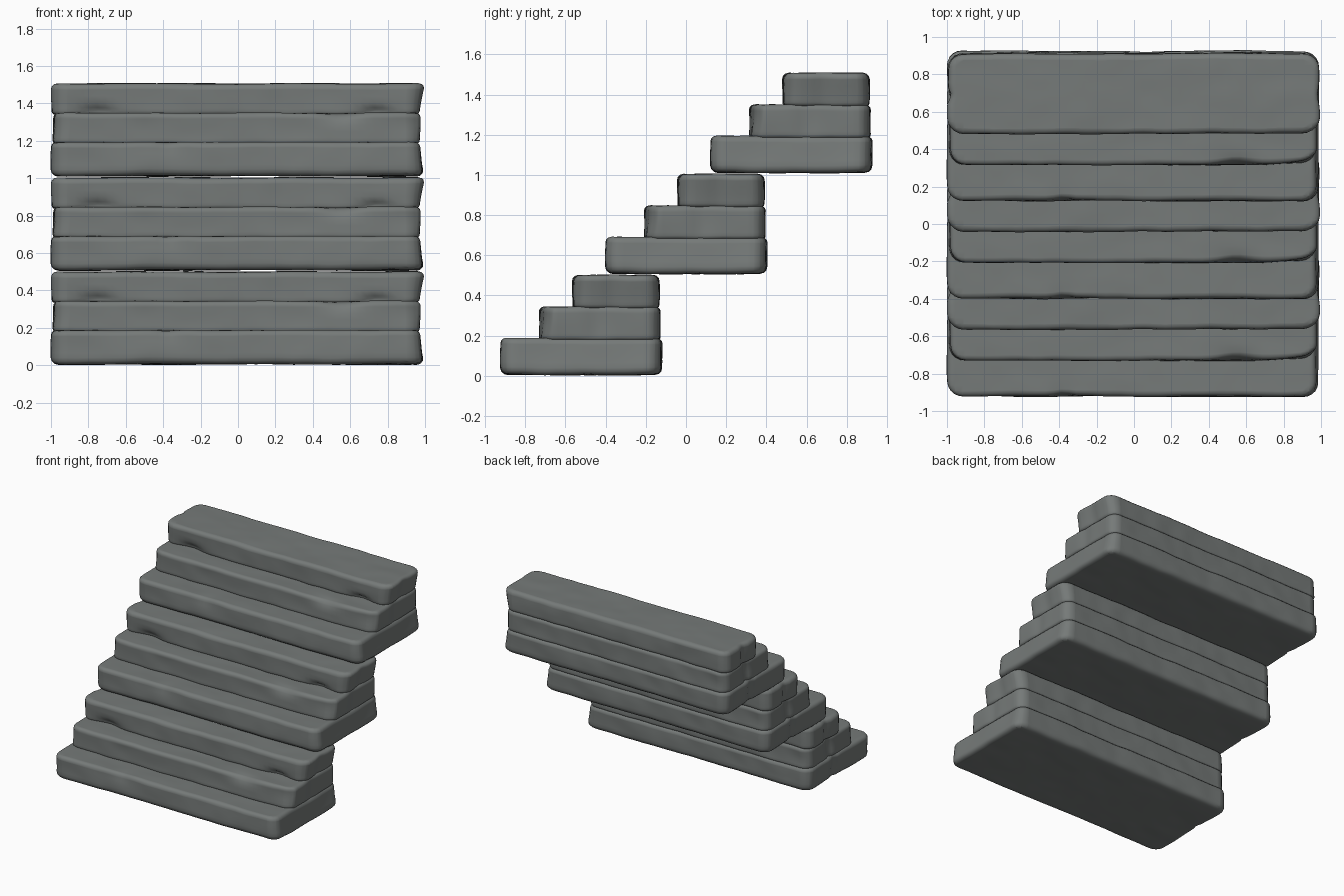
import bpy, bmesh, math
from mathutils import Vector, noise

if "Cube" in bpy.data.objects:
    bpy.data.objects.remove(bpy.data.objects["Cube"])

# dark slate colour
slate = bpy.data.materials.new("slate")
slate.diffuse_color = (0.18, 0.195, 0.19, 1)
slate.use_nodes = True
slate.node_tree.nodes["Principled BSDF"].inputs["Base Color"].default_value = slate.diffuse_color


def gauss(p, c, s):
    return math.exp(-sum(((p[i] - c[i]) / s[i]) ** 2 for i in range(3)))


# chips: centre, spread, push direction (coordinates of the lowest flight)
CHIPS = {
    "top": [((-0.75, -0.56, 0.35), (0.09, 0.05, 0.025), (0, 0.03, 0.008)),
            ((0.74, -0.56, 0.35), (0.07, 0.05, 0.02), (0, 0.03, 0.006)),
            ((1.0, -0.36, 0.42), (0.06, 0.05, 0.2), (-0.015, 0, 0)),
            ((-1.0, -0.36, 0.42), (0.06, 0.03, 0.2), (0.02, 0, 0))],
    "middle": [((0.55, -0.73, 0.34), (0.10, 0.05, 0.04), (0, 0.02, -0.01)),
               ((0.97, -0.72, 0.30), (0.20, 0.06, 0.10), (0, 0.03, 0)),
               ((1.0, -0.45, 0.26), (0.06, 0.05, 0.2), (-0.012, 0, 0)),
               ((-1.0, -0.40, 0.26), (0.06, 0.03, 0.2), (0.025, 0, 0))],
    "bottom": [((-0.38, -0.92, 0.18), (0.05, 0.06, 0.05), (0, 0.01, -0.006)),
               ((-1.0, -0.45, 0.1), (0.06, 0.03, 0.2), (0.02, 0, 0))],
}


def rim_bevel(bm, z_face, radius):
    """Round the outline of the cap at the given height."""
    edges = [e for e in bm.edges if all(abs(v.co.z - z_face) < 1e-4 for v in e.verts)]
    bmesh.ops.bevel(bm, geom=edges, offset=radius, segments=3, profile=0.5, affect='EDGES')


def stone_mesh(name, x, y, z, r_low, r_top, flare):
    bm = bmesh.new()
    bmesh.ops.create_cube(bm, size=1)
    for v in bm.verts:
        v.co = Vector([(b[0] + b[1]) / 2 + c * (b[1] - b[0]) for c, b in zip(v.co, (x, y, z))])
    # rounded plan corners, then rounded rims
    upright = [e for e in bm.edges if abs(e.verts[0].co.z - e.verts[1].co.z) > 0.05]
    bmesh.ops.bevel(bm, geom=upright, offset=0.08, segments=5, profile=0.5, affect='EDGES')
    rim_bevel(bm, z[1], r_top)
    rim_bevel(bm, z[0], r_low)
    # slice into a fine grid
    for axis, b, step in ((0, x, 0.04), (1, y, 0.03), (2, z, 0.03)):
        n = int((b[1] - b[0]) / step)
        for i in range(1, n):
            co = Vector((0, 0, 0))
            co[axis] = b[0] + (b[1] - b[0]) * i / n
            no = Vector((0, 0, 0))
            no[axis] = 1
            bmesh.ops.bisect_plane(bm, geom=bm.verts[:] + bm.edges[:] + bm.faces[:],
                                   dist=1e-4, plane_co=co, plane_no=no)
    # worn surface: soft waves, flared ends, chips
    for v in bm.verts:
        p = v.co.copy()
        w = noise.noise_vector(Vector((p.x * 2.5, p.y * 5, p.z * 6)))
        f = noise.noise_vector(Vector((p.x * 8, p.y * 10, p.z * 10)))
        v.co += Vector((w.x * 0.010, w.y * 0.008 + f.y * 0.004, w.z * 0.004 + f.z * 0.003))
        if p.x > 0.85:
            t = (p.z - z[0]) / (z[1] - z[0])
            v.co.x += (flare[0] * (1 - t) + flare[1] * t) * (p.x - 0.85) / 0.13
        for c, s, d in CHIPS[name]:
            v.co += Vector(d) * gauss(p, c, s)
    me = bpy.data.meshes.new(name + "_stone")
    bm.to_mesh(me)
    bm.free()
    me.materials.append(slate)
    for poly in me.polygons:
        poly.use_smooth = True
    return me


# three stacked slabs make one flight
slabs = [
    stone_mesh("bottom", (-0.995, 0.978), (-0.922, -0.122), (0.006, 0.187), 0.035, 0.028, (0.015, -0.012)),
    stone_mesh("middle", (-0.985, 0.972), (-0.73, -0.13), (0.178, 0.343), 0.018, 0.026, (-0.005, 0.0)),
    stone_mesh("top", (-0.995, 0.978), (-0.563, -0.137), (0.335, 0.501), 0.018, 0.03, (-0.01, 0.015)),
]

# three identical flights climbing to the back
for k in range(3):
    for me, part in zip(slabs, ("bottom", "middle", "top")):
        ob = bpy.data.objects.new(f"flight_{k + 1}_{part}_step", me)
        ob.location = (0, 0.523 * k, 0.503 * k)
        bpy.context.collection.objects.link(ob)
